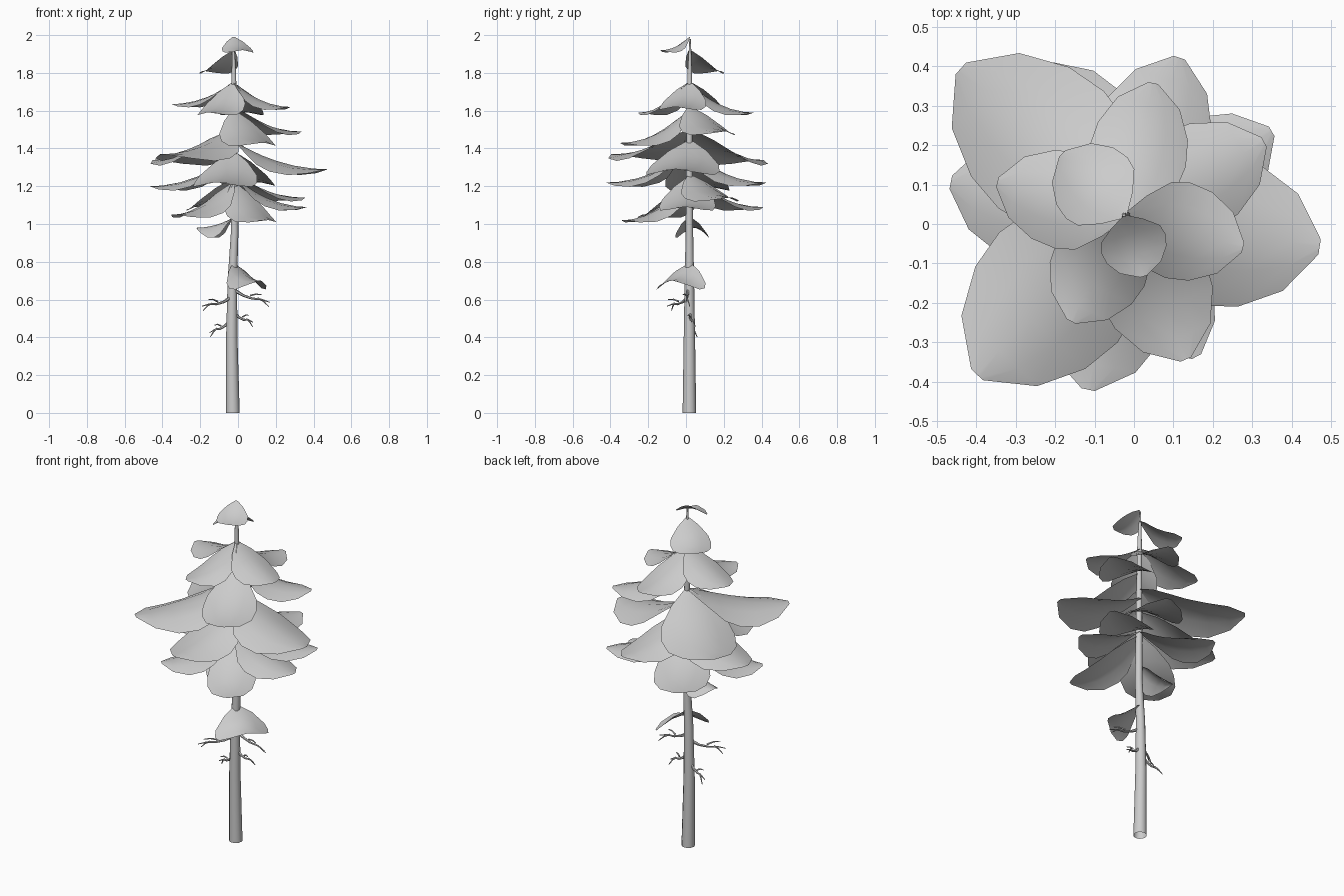
import bpy, math
from mathutils import Vector

if "Cube" in bpy.data.objects:
    bpy.data.objects.remove(bpy.data.objects["Cube"])

grey = bpy.data.materials.new("light_grey")
grey.diffuse_color = (0.6, 0.6, 0.6, 1)
grey.use_nodes = True
grey.node_tree.nodes["Principled BSDF"].inputs["Base Color"].default_value = grey.diffuse_color


def add_object(name, verts, faces):
    mesh = bpy.data.meshes.new(name)
    mesh.from_pydata(verts, [], faces)
    mesh.materials.append(grey)
    mesh.polygons.foreach_set("use_smooth", [True] * len(mesh.polygons))
    ob = bpy.data.objects.new(name, mesh)
    bpy.context.collection.objects.link(ob)
    return ob


def tube(name, path, radii, sides, base_cap=True):
    """Tapered tube following a path."""
    pts = [Vector(p) for p in path]
    verts, faces = [], []
    for i, p in enumerate(pts):
        d = (pts[min(i + 1, len(pts) - 1)] - pts[max(i - 1, 0)]).normalized()
        ref = Vector((0, 1, 0)) if abs(d.y) < 0.8 else Vector((1, 0, 0))
        u = d.cross(ref).normalized()
        v = d.cross(u)
        for k in range(sides):
            a = 2 * math.pi * k / sides
            verts.append(p + (u * math.cos(a) + v * math.sin(a)) * radii[i])
    for i in range(len(pts) - 1):
        for k in range(sides):
            n = (k + 1) % sides
            faces.append((i * sides + k, i * sides + n, (i + 1) * sides + n, (i + 1) * sides + k))
    if base_cap:
        faces.append(tuple(reversed(range(sides))))
    faces.append(tuple(range((len(pts) - 1) * sides, len(pts) * sides)))
    ob = add_object(name, verts, faces)
    bpy.context.view_layer.objects.active = ob
    ob.select_set(True)
    bpy.ops.object.shade_smooth_by_angle(angle=math.radians(50))
    ob.select_set(False)


# Trunk, open at the base
TRUNK = [(-0.027, 0.018, 0), (-0.033, 0.018, 0.4), (-0.03, 0.018, 0.7),
         (-0.018, 0.018, 0.95), (-0.02, 0.018, 1.4), (-0.022, 0.02, 1.8), (-0.025, 0.022, 1.98)]
tube("trunk", TRUNK, [0.036, 0.03, 0.025, 0.02, 0.017, 0.012, 0.004], 12, base_cap=False)

# Outline of every frond: fraction of length, fraction of half width
OUTLINE = [(0, 0.08), (0.13, 0.52), (0.3, 0.92), (0.45, 1), (0.64, 0.93), (0.85, 0.64), (1, 0.1)]
COLS = [-1, -0.5, 0, 0.5, 1]


def frond(name, azimuth, length, half, root_z, tip_z, sag=0.3):
    """Thin sheet that falls away from the trunk, flattens out and sags at its sides."""
    a = math.radians(azimuth)
    out, side = Vector((math.cos(a), math.sin(a), 0)), Vector((-math.sin(a), math.cos(a), 0))
    verts, faces = [], []
    for t, w in OUTLINE:
        for s in COLS:
            lat = s * w * half
            z = root_z + (tip_z - root_z) * (1 - (1 - t) ** 2) - sag * half * (s * w) ** 2
            verts.append(Vector((-0.023, 0.02, z)) + out * length * t + side * lat)
    n = len(COLS)
    for r in range(len(OUTLINE) - 1):
        for c in range(n - 1):
            i = r * n + c
            faces.append((i, i + n, i + n + 1, i + 1))
    add_object(name, verts, faces)


# Fronds: azimuth, length, half width, root height, tip height
TIERS = {
    "crown_frond": [(-73, 0.16, 0.085, 1.99, 1.92), (135, 0.225, 0.11, 1.92, 1.81)],
    "upper_frond": [(-117, 0.30, 0.125, 1.75, 1.59), (-15, 0.31, 0.125, 1.75, 1.62),
                    (165, 0.335, 0.125, 1.75, 1.635), (78, 0.345, 0.125, 1.74, 1.59)],
    "middle_frond": [(28, 0.40, 0.14, 1.62, 1.49), (-67, 0.395, 0.145, 1.60, 1.43),
                     (138, 0.56, 0.2, 1.50, 1.34), (-133, 0.55, 0.205, 1.50, 1.37)],
    "broad_frond": [(-9, 0.50, 0.195, 1.44, 1.29), (71, 0.425, 0.15, 1.38, 1.22),
                    (-102, 0.45, 0.17, 1.38, 1.22), (169, 0.45, 0.17, 1.36, 1.2)],
    "lower_frond": [(30, 0.43, 0.14, 1.26, 1.14), (-4, 0.39, 0.15, 1.25, 1.09),
                    (117, 0.43, 0.15, 1.24, 1.09), (-63, 0.40, 0.13, 1.22, 1.02),
                    (-143, 0.40, 0.145, 1.22, 1.05)],
}
for tier, rows in TIERS.items():
    for i, row in enumerate(rows):
        frond(f"{tier}_{i + 1}", *row)
frond("small_frond_left", 172, 0.20, 0.09, 1.035, 0.98, 0.75)
frond("small_frond_right", -35, 0.17, 0.15, 0.79, 0.70, 0.45)


# Bare twigs low on the trunk, each with two forks
def twig(name, start, end):
    a, b = Vector(start), Vector(end)
    d = b - a
    mid = a + d * 0.5 + Vector((0, 0, -0.012))
    tube(name, [a, a + d * 0.25 + Vector((0, 0, -0.012)), mid, a + d * 0.75, b],
         [0.010, 0.007, 0.006, 0.004, 0.002], 6)
    for k, sgn in enumerate((1, -1)):
        base = a + d * (0.45 + 0.2 * k)
        tip = base + d * 0.32 + Vector((0, -0.02 * sgn, 0.025 * sgn))
        tube(f"{name}_fork_{k + 1}", [base, (base + tip) / 2 + Vector((0, 0, 0.006)), tip],
             [0.005, 0.004, 0.002], 5)


twig("twig_upper_right", (-0.02, 0.01, 0.65), (0.17, 0.0, 0.585))
twig("twig_upper_left", (-0.04, 0.01, 0.61), (-0.19, -0.1, 0.565))
twig("twig_lower_right", (-0.02, 0.02, 0.53), (0.08, 0.03, 0.48))
twig("twig_lower_left", (-0.04, 0.02, 0.49), (-0.15, 0.04, 0.425))
